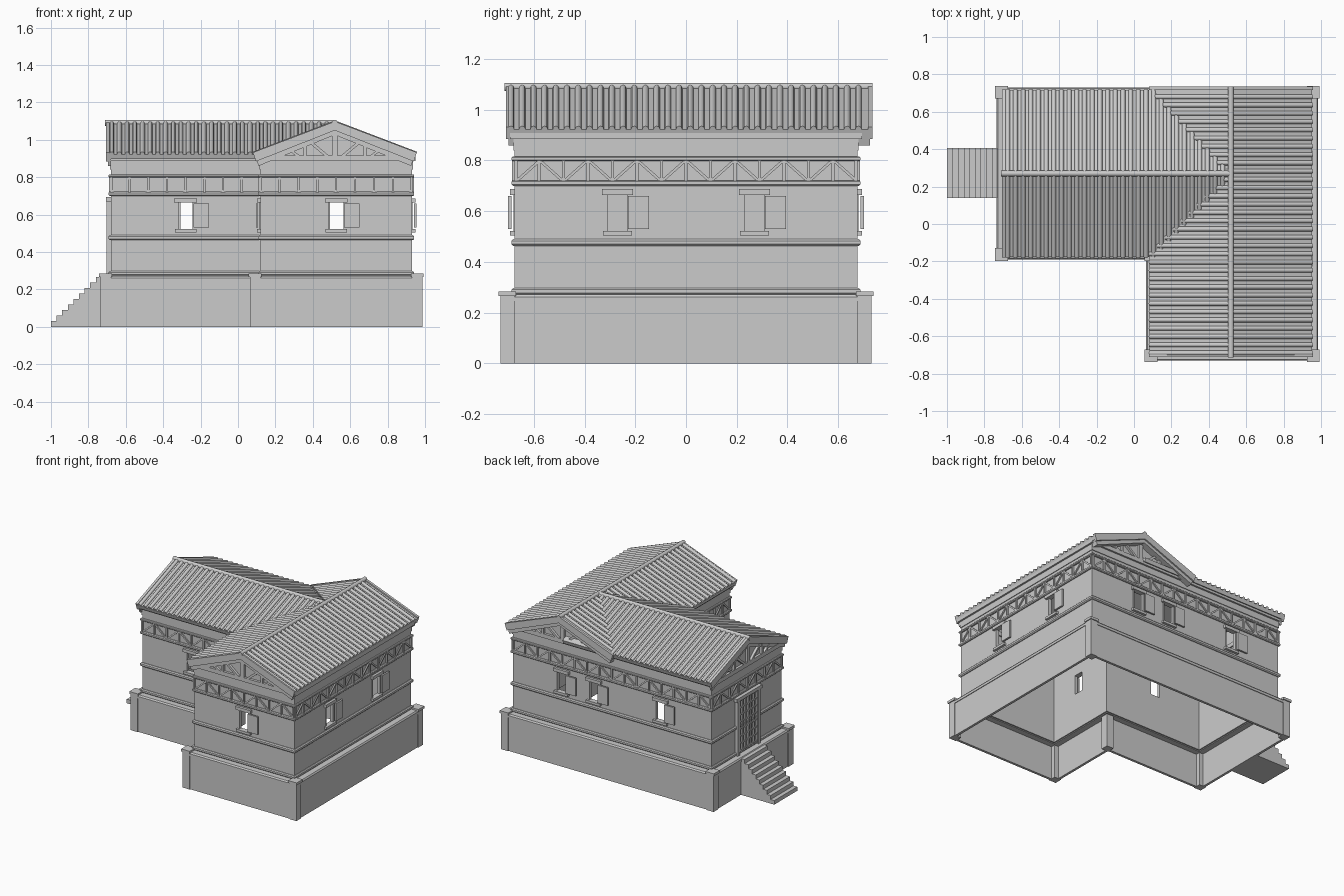
import bpy, bmesh, math
from mathutils import Matrix, Vector

if "Cube" in bpy.data.objects:
    bpy.data.objects.remove(bpy.data.objects["Cube"])

# L-shaped wall footprint: corner, outward direction
L = [((-.68, -.135), (-1, -1)), ((.12, -.135), (-1, -1)), ((.12, -.676), (-1, -1)),
     ((.93, -.676), (1, -1)), ((.93, .676), (1, 1)), ((-.68, .676), (-1, 1))]


def finish(name, bm):
    bmesh.ops.recalc_face_normals(bm, faces=bm.faces)
    me = bpy.data.meshes.new(name)
    bm.to_mesh(me)
    bm.free()
    ob = bpy.data.objects.new(name, me)
    bpy.context.collection.objects.link(ob)
    return ob


def sweep(name, profile):
    """Closed (offset, z) profile carried round the footprint."""
    bm = bmesh.new()
    rings = [[bm.verts.new((p[0] + s[0] * d, p[1] + s[1] * d, z)) for d, z in profile] for p, s in L]
    m = len(profile)
    for i in range(6):
        a, b = rings[i], rings[(i + 1) % 6]
        for j in range(m):
            k = (j + 1) % m
            bm.faces.new((a[j], a[k], b[k], b[j]))
    return finish(name, bm)


def band(name, d0, d1, z0, z1):
    return sweep(name, [(d0, z0), (d1, z0), (d1, z1), (d0, z1)])


def roll(name, d, z0, z1):
    h = (z1 - z0) / 4
    return sweep(name, [(-.005, z0), (d - h, z0), (d, z0 + h), (d, z1 - h), (d - h, z1), (-.005, z1)])


def prism(bm, M, pts, n0, n1):
    """Polygon in the (u, z) plane, extruded along the outward axis."""
    a = [bm.verts.new(M @ Vector((u, n0, z))) for u, z in pts]
    b = [bm.verts.new(M @ Vector((u, n1, z))) for u, z in pts]
    bm.faces.new(a)
    bm.faces.new(b[::-1])
    for i in range(len(pts)):
        k = (i + 1) % len(pts)
        bm.faces.new((a[i], b[i], b[k], a[k]))


def box(bm, M, u0, u1, n0, n1, z0, z1):
    prism(bm, M, [(u0, z0), (u1, z0), (u1, z1), (u0, z1)], n0, n1)


def bar(bm, M, a, b, w, n0, n1):
    a, b = Vector(a), Vector(b)
    t = (b - a).normalized() * w / 2
    s = Vector((-t.y, t.x))
    prism(bm, M, [a + s, b + s, b - s, a - s], n0, n1)


def facade(x, y, u, n):
    return Matrix(((u[0], n[0], 0, x), (u[1], n[1], 0, y), (0, 0, 1, 0), (0, 0, 0, 1)))


I = Matrix.Identity(4)
# name: frame, width, window centres
F = {"front_right": (facade(.525, -.676, (1, 0), (0, -1)), .81, [0]),
     "front_left": (facade(-.28, -.135, (1, 0), (0, -1)), .80, [0]),
     "right": (facade(.93, 0, (0, 1), (1, 0)), 1.352, [-.27, .27]),
     "back": (facade(.125, .676, (-1, 0), (0, 1)), 1.61, [-.405, -.145, .395]),
     "left": (facade(-.68, .27, (0, -1), (-1, 0)), .811, []),
     "inner": (facade(.12, -.4055, (0, -1), (-1, 0)), .541, [0])}

# Plinth, coping and corner posts
band("plinth_wall", .032, .05, 0, .25)
sweep("plinth_coping", [(-.01, .245), (.055, .245), (.055, .262), (.048, .272), (-.01, .272)])
bm = bmesh.new()
for p, s in L:
    def post(d0, d1, z0, z1):
        x0, x1 = sorted((p[0] + s[0] * d0, p[0] + s[0] * d1))
        y0, y1 = sorted((p[1] + s[1] * d0, p[1] + s[1] * d1))
        box(bm, I, x0, x1, y0, y1, z0, z1)
    post(0, .056, 0, .268)
    post(-.006, .063, .266, .284)
finish("plinth_posts", bm)

# Stair
bm = bmesh.new()
n, x0, x1 = 9, -1, -.73
pts = [(x1, 0), (x0, 0)]
for i in range(n):
    x, z = x0 + (x1 - x0) * i / n, .266 * (i + 1) / n
    pts += [(x, z), (x0 + (x1 - x0) * (i + 1) / n, z)]
prism(bm, I, pts, .14, .406)
finish("stair", bm)

# Walls with window and door openings
wall = band("walls", -.02, 0, .25, .9)
bm = bmesh.new()
for M, w, cs in F.values():
    for c in cs:
        box(bm, M, c - .042, c + .042, -.04, .03, .52, .664)
cut = finish("opening_cutter", bm)
cut.hide_render = True
mod = wall.modifiers.new("openings", 'BOOLEAN')
mod.object, mod.operation, mod.solver = cut, 'DIFFERENCE', 'EXACT'
bpy.context.view_layer.objects.active = wall
bpy.ops.object.modifier_apply(modifier="openings")
bpy.data.objects.remove(cut)

# String courses and cornice
for nm, d, z0, z1 in [("base_moulding", .012, .272, .297), ("middle_moulding", .012, .463, .49),
                      ("frieze_lower_rail", .012, .7, .722), ("frieze_upper_rail", .012, .798, .815)]:
    roll(nm, d, z0, z1)
band("upper_band", -.01, .005, .84, .888)
band("eaves_soffit", -.03, .018, .885, .915)

# Windows: lintel, sill, jambs and open shutter
bm, sh = bmesh.new(), bmesh.new()
for M, w, cs in F.values():
    for c in cs:
        box(bm, M, c - .061, c + .061, -.02, .018, .664, .687)
        box(bm, M, c - .057, c + .057, -.02, .018, .504, .522)
        for s in (-1, 1):
            bar(bm, M, (c + s * .042, .52), (c + s * .042, .666), .008, -.02, .004)
        box(sh, M, c + .042, c + .124, .012, .025, .53, .66)
finish("window_frames", bm)
finish("window_shutters", sh)

# Frieze truss
bm = bmesh.new()
for M, w, cs in F.values():
    k = round(w / .2) * 2
    for i in range(k + 1):
        u = -w / 2 + w * i / k
        if i in (0, k):
            u *= .992
        bar(bm, M, (u, .715), (u, .803), .011, -.002, .01)
        if i < k:
            a, b = u + .006, u + w / k - .006
            z = (.722, .797) if i % 2 == 0 else (.797, .722)
            bar(bm, M, (a, z[0]), (b, z[1]), .011, -.002, .008)
finish("frieze_truss", bm)

# Lattice door with surround
M = F["left"][0]
bm = bmesh.new()
box(bm, M, -.12, .12, -.002, .006, .29, .67)
for s in (-1, 1):
    box(bm, M, s * .12 - .012, s * .12 + .012, 0, .022, .272, .672)
box(bm, M, -.145, .145, 0, .026, .67, .695)
finish("door_surround", bm)
bm = bmesh.new()
for i in range(7):
    u = -.099 + .033 * i
    bar(bm, M, (u, .29), (u, .67), .016 if i == 3 else .009, .005, .018)
for i in range(8):
    z = .3 + .052 * i
    bar(bm, M, (-.11, z), (.11, z), .009, .005, .016)
finish("door_lattice", bm)

# Roof slabs, bargeboards and pediments
ZR, ZE = 1.088, .922          # ridge and eave heights
slope = facade(.518, 0, (1, 0), (0, 1))
side = facade(0, .27, (0, 1), (1, 0))
HR, HL = .435, .447           # half spans


def chevron(bm, M, h, n0, n1, top, t):
    zr, ze = ZR + top, ZE + top
    prism(bm, M, [(-h, ze), (0, zr), (h, ze), (h - t * .35, ze - t), (0, zr - t), (-h + t * .35, ze - t)], n0, n1)


bm = bmesh.new()
chevron(bm, slope, HR, -.71, .735, 0, .026)
chevron(bm, side, HL, -.705, .5, 0, .026)
finish("roof_slabs", bm)
brd, pan, tr = bmesh.new(), bmesh.new(), bmesh.new()
for M, h, end, wl in [(slope, HR, -.71, -.676), (slope, HR, .735, .676), (side, HL, -.705, -.68)]:
    s = math.copysign(1, end)
    chevron(brd, M, h + .003, end, end - s * .018, .01, .048)
    chevron(brd, M, h - .01, end - s * .01, wl, -.012, .05)
    prism(pan, M, [(-h + .03, .888), (h - .03, .888), (h - .03, .91), (0, ZR - .02), (-h + .03, .91)], wl - s * .02, wl)
    n0, n1 = wl - s * .003, wl + s * .018
    top = lambda u: ZR - .04 - abs(u) / h * (ZR - ZE)
    bar(tr, M, (-h + .04, .894), (h - .04, .894), .014, n0, n1)
    bar(tr, M, (0, .89), (0, top(0)), .03, n0, n1)
    for q in (-1, 1):
        bar(tr, M, (q * .16, .89), (q * .16, top(.16)), .016, n0, n1)
        bar(tr, M, (q * .02, .895), (q * .14, top(.14)), .016, n0, n1)
        bar(tr, M, (q * .17, .895), (q * .25, top(.25)), .014, n0, n1)
finish("bargeboards", brd)
finish("pediment_panels", pan)
finish("pediment_trusses", tr)

# Roof tiles: half-round rolls running from ridge to eave, stopping at the valleys


def tube(bm, a, b, r, seg=8):
    a, b = Vector(a), Vector(b)
    q = (b - a).to_track_quat('Z', 'Y').to_matrix().to_4x4()
    bmesh.ops.create_cone(bm, cap_ends=True, segments=seg, radius1=r, radius2=r, depth=(b - a).length,
                          matrix=Matrix.Translation((a + b) / 2) @ q)


bm = bmesh.new()
drop, r = ZR - ZE, .0125
k = 32
for i in range(k):
    y = -.69 + 1.37 * i / (k - 1)
    for s in (-1, 1):
        t = min(1, abs(y - .27) / HL + .04) if s < 0 else 1
        tube(bm, (.518, y, ZR + .002), (.518 + s * t * HR, y, ZR + .002 - t * drop), r)
k = 29
for i in range(k):
    x = -.675 + 1.15 * i / (k - 1)
    t = min(1, (.518 - x) / HR + .04)
    for s in (-1, 1):
        tube(bm, (x, .27, ZR + .002), (x, .27 + s * t * HL, ZR + .002 - t * drop), r)
finish("roof_tiles", bm)
bm = bmesh.new()
tube(bm, (.518, -.715, ZR + .002), (.518, .735, ZR + .002), .016, 10)
tube(bm, (-.71, .27, ZR + .002), (.51, .27, ZR + .002), .016, 10)
finish("ridge_caps", bm)
for nm in ("roof_tiles", "ridge_caps"):
    ob = bpy.data.objects[nm]
    bpy.ops.object.select_all(action='DESELECT')
    ob.select_set(True)
    bpy.context.view_layer.objects.active = ob
    bpy.ops.object.shade_smooth_by_angle(angle=math.radians(50))
